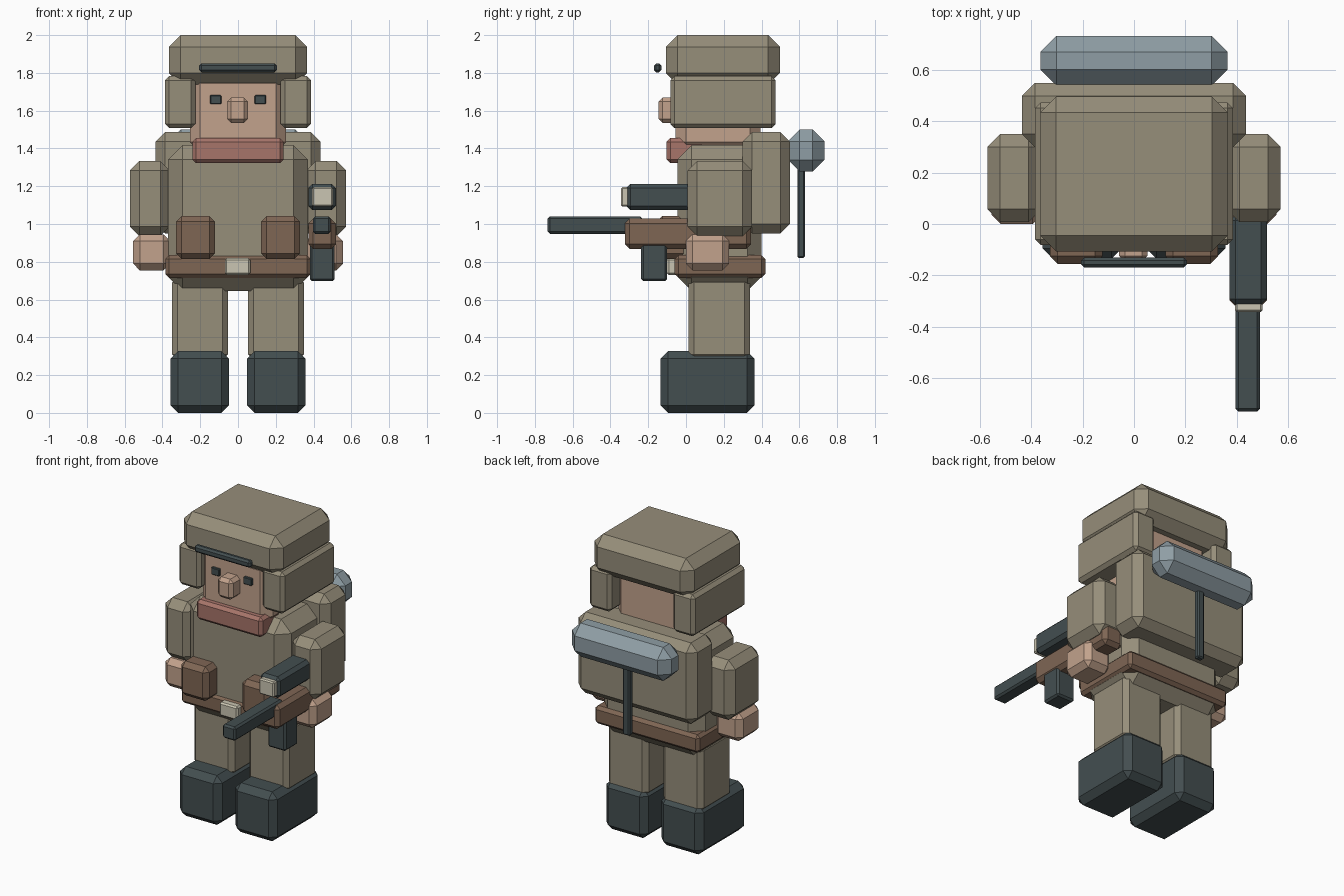
import bpy
import bmesh


def colour(name, r, g, b):
    """Flat material from 0-255 display values."""
    mat = bpy.data.materials.new(name)
    lin = [((c / 255 + 0.055) / 1.055) ** 2.4 for c in (r, g, b)]
    mat.diffuse_color = (*lin, 1)
    return mat


olive = colour("olive cloth", 150, 142, 122)
dark = colour("dark slate", 67, 78, 80)
skin = colour("skin", 194, 162, 140)
brown = colour("brown leather", 127, 102, 84)
red = colour("dusty red", 167, 117, 106)
steel = colour("blue grey", 143, 158, 165)
cream = colour("cream", 202, 197, 178)


def box(name, mat, x, y, z, bevel=0.02):
    """Chamfered box from (min, max) ranges on each axis."""
    bm = bmesh.new()
    bmesh.ops.create_cube(bm, size=1)
    for v in bm.verts:
        v.co = [r[0] if c < 0 else r[1] for c, r in zip(v.co, (x, y, z))]
    if bevel:
        bmesh.ops.bevel(bm, geom=bm.edges[:], offset=bevel, segments=1,
                        affect='EDGES', clamp_overlap=True)
    mesh = bpy.data.meshes.new(name)
    bm.to_mesh(mesh)
    bm.free()
    mesh.materials.append(mat)
    ob = bpy.data.objects.new(name, mesh)
    bpy.context.collection.objects.link(ob)
    return ob


def pair(name, mat, x, y, z, bevel=0.02):
    """The same box on both sides of the body."""
    box("right_" + name, mat, x, y, z, bevel)
    box("left_" + name, mat, (-x[1], -x[0]), y, z, bevel)


# Legs and feet
pair("boot", dark, (0.048, 0.357), (-0.135, 0.363), (0, 0.327), 0.04)
pair("leg", olive, (0.053, 0.349), (0.013, 0.34), (0.28, 0.72), 0.03)

# Body, belt and pouches
box("torso", olive, (-0.37, 0.37), (-0.045, 0.40), (0.645, 1.417), 0.075)
box("belt", brown, (-0.384, 0.384), (-0.06, 0.42), (0.715, 0.835), 0.02)
box("buckle", cream, (-0.07, 0.065), (-0.10, -0.03), (0.73, 0.82), 0.01)
pair("pouch", brown, (0.122, 0.328), (-0.155, 0.02), (0.815, 1.042), 0.03)

# Arms and hands
pair("arm", olive, (0.361, 0.572), (0.008, 0.35), (0.937, 1.333), 0.05)
pair("hand", skin, (0.36, 0.555), (0, 0.228), (0.755, 0.945), 0.035)

# Head
box("head", skin, (-0.255, 0.255), (-0.055, 0.395), (1.38, 1.80), 0.055)
box("collar", red, (-0.242, 0.242), (-0.103, 0.10), (1.322, 1.455), 0.02)
box("nose", skin, (-0.058, 0.053), (-0.146, -0.03), (1.535, 1.67), 0.022)
pair("eye", dark, (0.088, 0.148), (-0.072, -0.045), (1.635, 1.682), 0.004)

# Hat with side flaps and a front bar
box("hat", olive, (-0.366, 0.366), (-0.107, 0.497), (1.738, 2.0), 0.062)
pair("ear_flap", olive, (0.226, 0.386), (-0.082, 0.474), (1.507, 1.783), 0.022)
box("hat_bar", dark, (-0.206, 0.206), (-0.17, -0.131), (1.803, 1.85), 0.012)

# Backpack with a bedroll and a hanging handle
box("backpack", olive, (-0.436, 0.436), (0.30, 0.55), (0.95, 1.487), 0.05)
box("bedroll", steel, (-0.365, 0.365), (0.54, 0.733), (1.278, 1.50), 0.062)
box("tool_handle", dark, (-0.025, 0.025), (0.59, 0.63), (0.82, 1.32), 0.008)

# Rifle in the right-hand side
box("rifle_stock", brown, (0.373, 0.518), (-0.323, 0.345), (0.868, 1.028), 0.025)
box("rifle_barrel", dark, (0.396, 0.491), (-0.732, -0.23), (0.948, 1.04), 0.012)
box("rifle_magazine", dark, (0.38, 0.512), (-0.237, -0.10), (0.697, 0.90), 0.012)
box("rifle_scope", dark, (0.373, 0.518), (-0.315, 0.035), (1.073, 1.213), 0.022)
box("scope_lens", cream, (0.393, 0.502), (-0.344, -0.28), (1.092, 1.195), 0.008)
